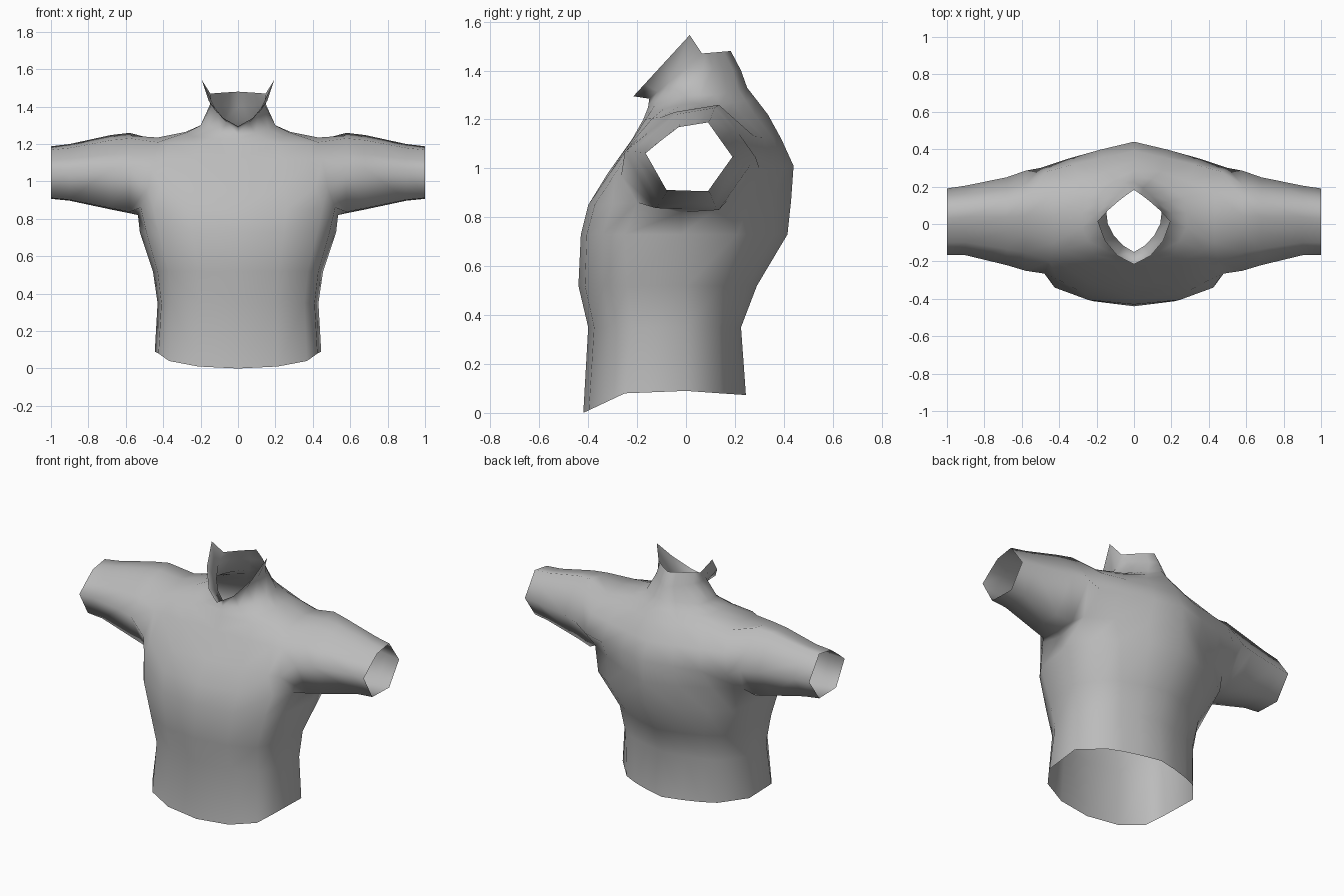
import bpy
import bmesh
from math import sin, cos, pi
from mathutils import Vector

default_cube = bpy.data.objects.get("Cube")
if default_cube:
    bpy.data.objects.remove(default_cube, do_unlink=True)


def half_ring(front, front_side, side, back_side, back, back_bend, front_bend=1):
    """Left half of a horizontal section, nine points from front centre to back centre."""
    def between(centre, edge, step, bend):
        flat = step / 3
        angle = flat * pi / 2
        across = flat + (sin(angle) - flat) * bend
        along = flat + (1 - cos(angle) - flat) * bend
        return Vector((edge[0] * across,
                       centre[1] + (edge[1] - centre[1]) * along,
                       centre[2] + (edge[2] - centre[2]) * along))

    points = [between(front, front_side, step, front_bend) for step in range(4)]
    points.append(Vector(side))
    points += [between(back, back_side, step, back_bend) for step in (3, 2, 1, 0)]
    return points


def level(z, front_y, front_side, side, back_side, back_y):
    """Section at one height."""
    return half_ring((0, front_y, z), (*front_side, z), (*side, z),
                     (*back_side, z), (0, back_y, z), 0.4)


# Torso from hem to armpit
torso = [
    half_ring((0, -.42, 0), (.425, -.25, .08), (.445, 0, .09),
              (.32, .14, .08), (0, .245, .073), 0.3),
    level(.35, -.40, (.41, -.22), (.43, 0), (.33, .135), .225),
    level(.52, -.44, (.43, -.24), (.455, 0), (.36, .15), .29),
    level(.73, -.43, (.49, -.25), (.525, -.02), (.47, .21), .415),
    half_ring((0, -.40, .85), (.52, -.20, .86), (.535, -.02, .82),
              (.52, .17, .87), (0, .43, .87), 0.2),
]
armpit = len(torso) - 1

# Chest and shoulders around the armhole
shoulders = [
    half_ring((0, -.32, .98), (.48, -.265, .97), (.48, 0, 1),
              (.50, .30, 1), (0, .44, 1.01), 0.15),
    half_ring((0, -.22, 1.12), (.45, -.20, 1.12), (.45, 0, 1.1),
              (.47, .28, 1.13), (0, .39, 1.12), 0.1),
    half_ring((0, -.175, 1.2), (.43, -.10, 1.21), (.43, .04, 1.235),
              (.43, .17, 1.22), (0, .335, 1.22), 0),
]
shoulder_top = armpit + len(shoulders)

# Neck and flared pointed collar
collar = [
    half_ring((0, -.165, 1.225), (.28, -.02, 1.26), (.28, .06, 1.265),
              (.27, .14, 1.26), (0, .285, 1.285), 0.2),
    half_ring((0, -.155, 1.25), (.20, 0, 1.30), (.20, .06, 1.30),
              (.19, .12, 1.30), (0, .25, 1.33), 0.3, 0.8),
    half_ring((0, -.15, 1.285), (.14, 0, 1.41), (.15, .07, 1.41),
              (.13, .11, 1.41), (0, .225, 1.40), 0.2, 0.5),
    half_ring((0, -.215, 1.295), (.195, .015, 1.545), (.148, .065, 1.47),
              (.12, .09, 1.472), (0, .183, 1.48), 0.1, 0.7),
]

# Cuff outline (y, z), from front bottom round the back to the front
cuff = [(-.08, .91), (0, .907), (.09, .905), (.19, 1.05), (.14, 1.122),
        (.09, 1.195), (.03, 1.185), (-.03, 1.175), (-.10, 1.12), (-.165, 1.065)]


def sleeve_ring(x, front, back, bottom, top):
    """Cuff outline stretched to new bounds."""
    ys, zs = zip(*cuff)
    fit = lambda v, vs, low, high: low + (high - low) * (v - min(vs)) / (max(vs) - min(vs))
    return [Vector((x, fit(y, ys, front, back), fit(z, zs, bottom, top))) for y, z in cuff]


sleeve = [
    sleeve_ring(.58, -.25, .285, .83, 1.26),
    sleeve_ring(.68, -.22, .25, .85, 1.248),
    sleeve_ring(.90, -.167, .205, .897, 1.2),
    sleeve_ring(1, -.165, .19, .907, 1.188),
]

bm = bmesh.new()


def bridge(lower, upper, columns):
    for j in columns:
        k = (j + 1) % len(lower)
        bm.faces.new((lower[j], lower[k], upper[k], upper[j]))


# Body skin, leaving the armhole open
rings = [[bm.verts.new(p) for p in ring] for ring in torso + shoulders + collar]
for i in range(len(rings) - 1):
    beside_arm = armpit <= i < shoulder_top
    columns = (0, 1, 2, 5, 6, 7) if beside_arm else range(8)
    bridge(rings[i], rings[i + 1], columns)

# Sleeve grown out of the armhole
armhole = rings[armpit][3:6]
armhole += [rings[i][5] for i in range(armpit + 1, shoulder_top)]
armhole += reversed(rings[shoulder_top][3:6])
armhole += [rings[i][3] for i in range(shoulder_top - 1, armpit, -1)]
previous = armhole
for ring in sleeve:
    current = [bm.verts.new(p) for p in ring]
    bridge(previous, current, range(len(ring)))
    previous = current

loose = [v for v in bm.verts if not v.link_faces]
bmesh.ops.delete(bm, geom=loose, context='VERTS')
for face in bm.faces:
    face.smooth = True

mesh = bpy.data.meshes.new("shirt")
bm.to_mesh(mesh)
bm.free()
shirt = bpy.data.objects.new("shirt", mesh)
bpy.context.collection.objects.link(shirt)

# Right half
mirror = shirt.modifiers.new("mirror", 'MIRROR')
mirror.use_clip = True
mirror.merge_threshold = 0.001

# Cloth colour
grey = (0.5, 0.5, 0.5, 1)
cloth = bpy.data.materials.new("grey cloth")
cloth.use_nodes = True
cloth.diffuse_color = grey
cloth.node_tree.nodes["Principled BSDF"].inputs["Base Color"].default_value = grey
mesh.materials.append(cloth)
